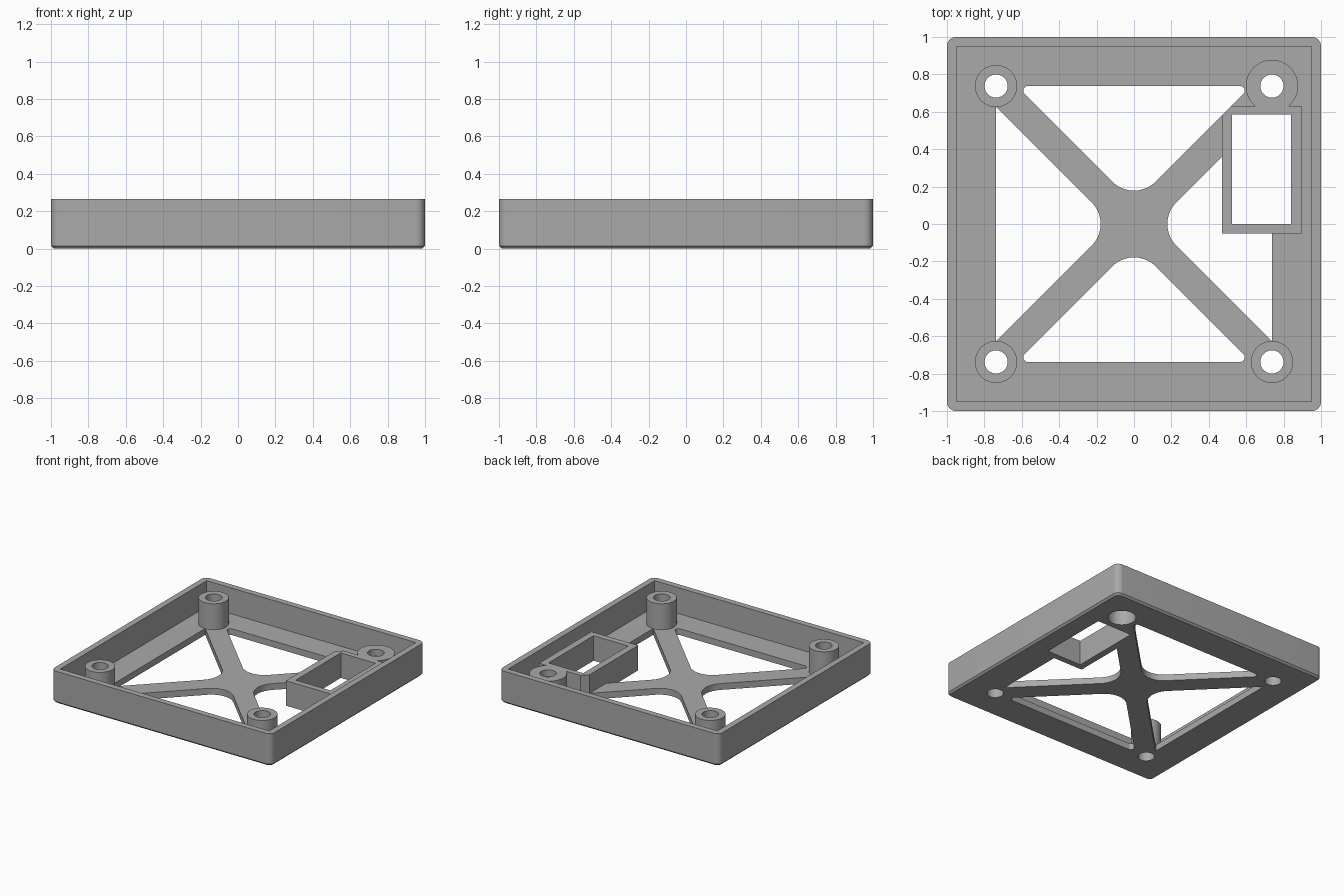
import bpy, bmesh, math
from mathutils import Vector

if "Cube" in bpy.data.objects:
    bpy.data.objects.remove(bpy.data.objects["Cube"])

grey = bpy.data.materials.new("plain grey")
grey.diffuse_color = (0.4, 0.4, 0.4, 1)
grey.use_nodes = True
grey.node_tree.nodes["Principled BSDF"].inputs["Base Color"].default_value = grey.diffuse_color

H = 0.265      # rim height
FLOOR = 0.052  # floor thickness
LOW = 0.205    # height of the socket and its boss
C = 0.7375     # boss centres and inner edge of the frame


def rounded(corners, n=10):
    """Outline from (x, y, radius) corners with filleted corners."""
    out = []
    for i, (x, y, r) in enumerate(corners):
        p = Vector((x, y))
        if r == 0:
            out.append(p)
            continue
        a = (Vector(corners[i - 1][:2]) - p).normalized()
        b = (Vector(corners[(i + 1) % len(corners)][:2]) - p).normalized()
        half = a.angle(b) / 2
        c = p + (a + b).normalized() * (r / math.sin(half))
        s = p + a * (r / math.tan(half)) - c
        e = p + b * (r / math.tan(half)) - c
        a0 = math.atan2(s.y, s.x)
        d = math.atan2(e.y, e.x) - a0
        d = (d + math.pi) % (2 * math.pi) - math.pi
        out += [c + Vector((math.cos(a0 + d * k / n), math.sin(a0 + d * k / n))) * r
                for k in range(n + 1)]
    return out


def square(h, r):
    return rounded([(-h, -h, r), (h, -h, r), (h, h, r), (-h, h, r)])


def rect(x0, x1, y0, y1):
    return [(x0, y0), (x1, y0), (x1, y1), (x0, y1)]


def circle(x, y, r, n=48):
    return [(x + r * math.cos(2 * math.pi * k / n), y + r * math.sin(2 * math.pi * k / n))
            for k in range(n)]


def loft(name, layers):
    """Closed solid through (z, outline) layers."""
    bm = bmesh.new()
    rings = [[bm.verts.new((p[0], p[1], z)) for p in o] for z, o in layers]
    n = len(rings[0])
    for lo, hi in zip(rings, rings[1:]):
        for i in range(n):
            j = (i + 1) % n
            bm.faces.new((lo[i], lo[j], hi[j], hi[i]))
    bm.faces.new(rings[0][::-1])
    bm.faces.new(rings[-1])
    bmesh.ops.recalc_face_normals(bm, faces=bm.faces)
    me = bpy.data.meshes.new(name)
    bm.to_mesh(me)
    bm.free()
    me.materials.append(grey)
    ob = bpy.data.objects.new(name, me)
    bpy.context.collection.objects.link(ob)
    return ob


def combine(body, outline, z0, z1, op):
    """Join a prism to the body or cut it away."""
    tool = loft("tool", [(z0, outline), (z1, outline)])
    tool.hide_render = True
    mod = body.modifiers.new("combine", 'BOOLEAN')
    mod.operation, mod.solver, mod.object = op, 'EXACT', tool
    bpy.context.view_layer.objects.active = body
    bpy.ops.object.modifier_apply(modifier=mod.name)
    bpy.data.objects.remove(tool)


# Outer block with chamfered bottom edge, hollowed to leave rim and floor
tray = loft("tray", [(0, square(0.985, 0.035)), (0.015, square(1, 0.05)), (H, square(1, 0.05))])
combine(tray, rect(-0.95, 0.95, -0.95, 0.95), FLOOR, 1, 'DIFFERENCE')

# Four floor openings that leave the diagonal cross
tip = C - 0.11
for s in (1, -1):
    ends = [(0, s * 0.11, 0.165), (s * tip, s * C, 0.025), (-s * tip, s * C, 0.025)]
    sides = [(s * 0.11, 0, 0.165), (s * C, -s * tip, 0), (s * C, s * tip, 0)]
    for o in (ends, sides):
        combine(tray, rounded(o), -1, 0.5, 'DIFFERENCE')

# Rectangular socket with one clipped corner
socket = [(0.47, -0.05), (0.895, -0.05), (0.895, 0.63), (0.52, 0.63), (0.47, 0.58)]
combine(tray, socket, 0, LOW, 'UNION')

# Screw bosses, the one beside the socket wider and lower
bosses = [(-C, -C, 0.1125, H), (C, -C, 0.1125, H), (-C, C, 0.1125, H), (C, C, 0.14, LOW)]
for x, y, r, top in bosses:
    combine(tray, circle(x, y, r), 0.01, top, 'UNION')

# Through holes, socket opening and the counterbore under the wide boss
for x, y, r, top in bosses:
    combine(tray, circle(x, y, 0.062), -1, 1, 'DIFFERENCE')
combine(tray, rect(0.525, 0.84, 0, 0.585), -1, 1, 'DIFFERENCE')
combine(tray, circle(C, C, 0.105), -1, 0.15, 'DIFFERENCE')

bpy.ops.object.select_all(action='DESELECT')
tray.select_set(True)
bpy.context.view_layer.objects.active = tray
bpy.ops.object.shade_smooth_by_angle(angle=math.radians(30))
